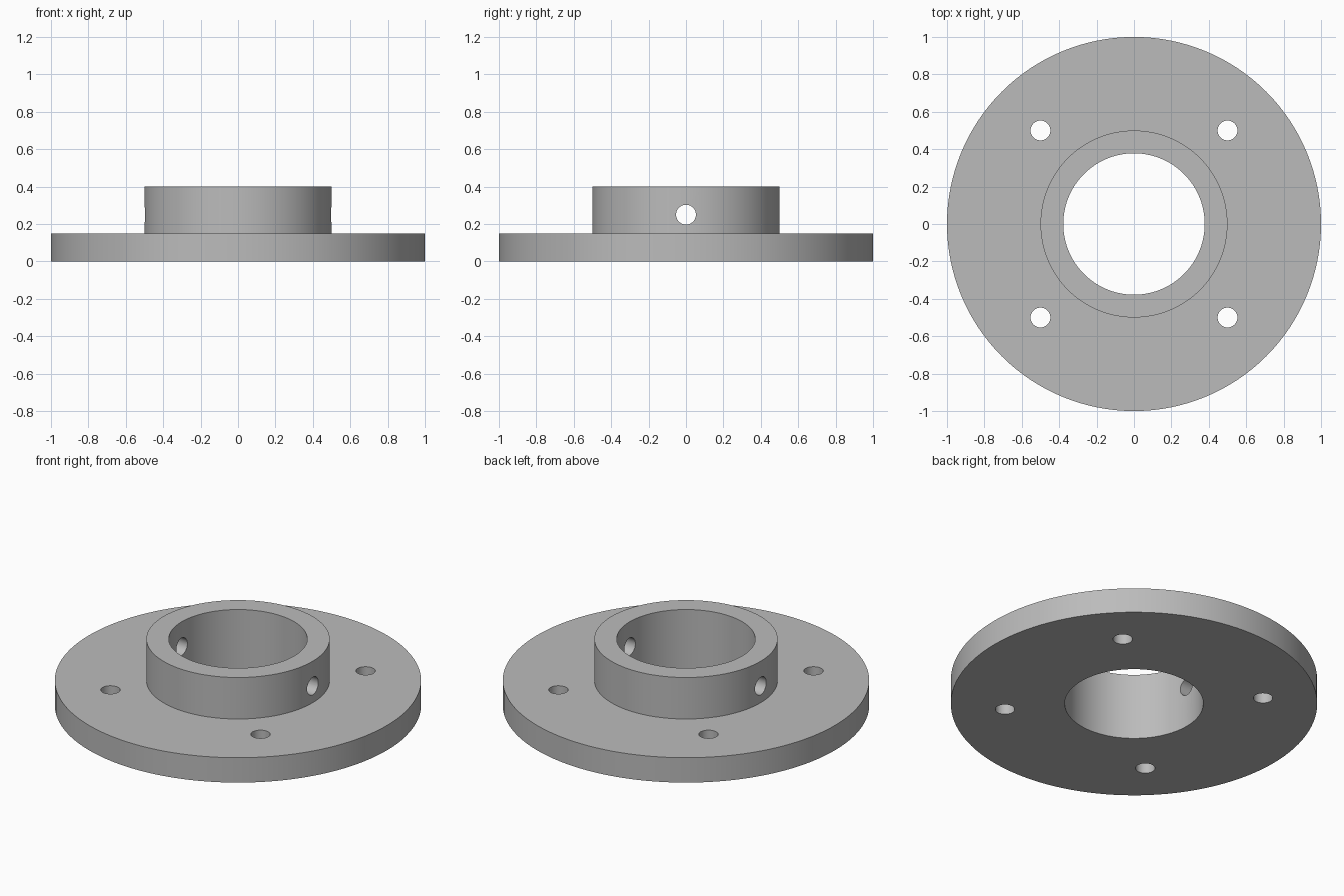
import bpy, bmesh, math
from mathutils import Matrix

cube = bpy.data.objects.get("Cube")
if cube:
    bpy.data.objects.remove(cube, do_unlink=True)

SEGMENTS = 128
PLATE_R, PLATE_H = 1.0, 0.15
HUB_R, HUB_H = 0.5, 0.4
BORE_R = 0.378
HOLE_R = 0.053
BOLT = 0.5
PIN_Z = 0.25

steel = bpy.data.materials.new("plain grey metal")
steel.use_nodes = True
grey = (0.5, 0.5, 0.5, 1)
steel.diffuse_color = grey
steel.node_tree.nodes["Principled BSDF"].inputs["Base Color"].default_value = grey


def add_object(name, bm):
    mesh = bpy.data.meshes.new(name)
    bmesh.ops.recalc_face_normals(bm, faces=bm.faces)
    bm.to_mesh(mesh)
    bm.free()
    mesh.materials.append(steel)
    obj = bpy.data.objects.new(name, mesh)
    bpy.context.collection.objects.link(obj)
    return obj


def add_cylinder(bm, location, depth, rotation=Matrix()):
    bmesh.ops.create_cone(bm, cap_ends=True, segments=48, radius1=HOLE_R, radius2=HOLE_R,
                          depth=depth, matrix=Matrix.Translation(location) @ rotation)


# Flange: stepped profile turned around the z axis
profile = [(BORE_R, 0), (PLATE_R, 0), (PLATE_R, PLATE_H),
           (HUB_R, PLATE_H), (HUB_R, HUB_H), (BORE_R, HUB_H)]
bm = bmesh.new()
verts = [bm.verts.new((r, 0, z)) for r, z in profile]
edges = [bm.edges.new((v, verts[i - 1])) for i, v in enumerate(verts)]
bmesh.ops.spin(bm, geom=verts + edges, cent=(0, 0, 0), axis=(0, 0, 1),
               angle=math.tau, steps=SEGMENTS)
bmesh.ops.remove_doubles(bm, verts=bm.verts, dist=1e-4)
flange = add_object("hub_flange", bm)

# Cutter: four bolt holes and one cross hole through the hub
bm = bmesh.new()
for x in (-BOLT, BOLT):
    for y in (-BOLT, BOLT):
        add_cylinder(bm, (x, y, PLATE_H / 2), PLATE_H * 2)
add_cylinder(bm, (0, 0, PIN_Z), HUB_R * 3, Matrix.Rotation(math.pi / 2, 4, "Y"))
cutter = add_object("hole_cutter", bm)

# Cut the holes, then keep only the finished part
cut = flange.modifiers.new("holes", "BOOLEAN")
cut.operation = "DIFFERENCE"
cut.solver = "EXACT"
cut.object = cutter
bpy.ops.object.select_all(action="DESELECT")
bpy.context.view_layer.objects.active = flange
flange.select_set(True)
bpy.ops.object.modifier_apply(modifier=cut.name)
bpy.data.objects.remove(cutter, do_unlink=True)
bpy.ops.object.shade_smooth_by_angle(angle=math.radians(30))
